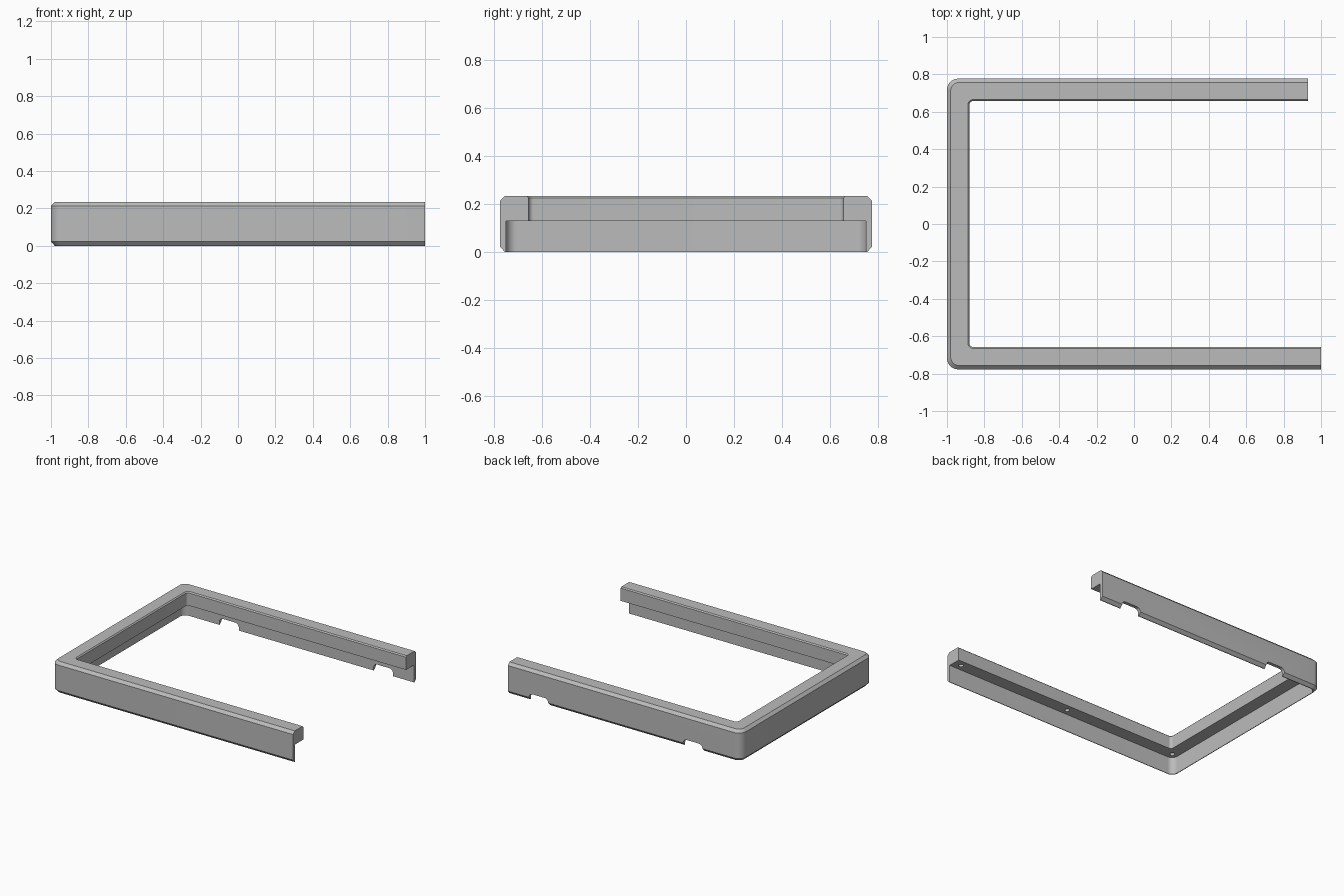
import bpy, bmesh, math
from mathutils import Vector

default = bpy.data.objects.get("Cube")
if default:
    bpy.data.objects.remove(default, do_unlink=True)

LEFT_END, HALF_Y, HEIGHT, LEDGE = 1.0, 0.777, 0.233, 0.13
BACK_END = 0.93
ARC_STEPS = 10

# Single grey finish
grey = bpy.data.materials.new("plain grey")
grey.use_nodes = True
colour = (0.5, 0.5, 0.5, 1)
grey.diffuse_color = colour
grey.node_tree.nodes["Principled BSDF"].inputs["Base Color"].default_value = colour


def make_object(name, bm):
    bmesh.ops.recalc_face_normals(bm, faces=bm.faces)
    mesh = bpy.data.meshes.new(name)
    bm.to_mesh(mesh)
    bm.free()
    obj = bpy.data.objects.new(name, mesh)
    bpy.context.collection.objects.link(obj)
    mesh.materials.append(grey)
    return obj


def u_path(inset, z, radius):
    """Open rectangle with two rounded corners, moved in by inset."""
    side, y = -1 + inset, HALF_Y - inset
    points = [Vector((LEFT_END, -y, z))]
    for sign, start in ((-1, 270), (1, 180)):
        for i in range(ARC_STEPS + 1):
            a = math.radians(start - 90 * i / ARC_STEPS)
            points.append(Vector((side + radius + radius * math.cos(a),
                                  sign * (y - radius) + radius * math.sin(a), z)))
    points.append(Vector((BACK_END, y, z)))
    return points


# Frame: L-shaped section (inset, height, corner radius) swept round the U
section = [
    (0.02, 0, 0.045), (0, 0.022, 0.06), (0, HEIGHT - 0.02, 0.06),
    (0.02, HEIGHT, 0.045), (0.112, HEIGHT, 0.028), (0.12, HEIGHT - 0.008, 0.02),
    (0.12, LEDGE, 0.02), (0.025, LEDGE, 0.045), (0.025, 0, 0.045),
]
bm = bmesh.new()
rails = [[bm.verts.new(p) for p in u_path(*s)] for s in section]
for k, rail in enumerate(rails):
    other = rails[(k + 1) % len(rails)]
    for i in range(len(rail) - 1):
        bm.faces.new((rail[i], rail[i + 1], other[i + 1], other[i]))
bm.faces.new([r[0] for r in rails])
bm.faces.new([r[-1] for r in rails])
frame = make_object("frame", bm)


def cut(cutter):
    """Subtract the cutter from the frame and discard it."""
    cutter.hide_render = True
    mod = frame.modifiers.new("cut", "BOOLEAN")
    mod.operation, mod.solver, mod.object = "DIFFERENCE", "EXACT", cutter
    bpy.context.view_layer.objects.active = frame
    bpy.ops.object.modifier_apply(modifier=mod.name)
    bpy.data.objects.remove(cutter, do_unlink=True)


# Rounded notches in the lower edge of the back wall
def notch(x, half=0.08, top=0.052, r=0.03):
    bm = bmesh.new()
    outline = [(x - half, -0.05), (x + half, -0.05)]
    for cx, start in ((x + half - r, 0), (x - half + r, 90)):
        for i in range(7):
            a = math.radians(start + 15 * i)
            outline.append((cx + r * math.cos(a), top - r + r * math.sin(a)))
    face = bm.faces.new([bm.verts.new((px, HALF_Y - 0.06, pz)) for px, pz in outline])
    grown = bmesh.ops.extrude_face_region(bm, geom=[face])["geom"]
    bmesh.ops.translate(bm, vec=(0, 0.12, 0),
                        verts=[v for v in grown if isinstance(v, bmesh.types.BMVert)])
    cut(make_object("notch_cutter", bm))


for x in (-0.6, 0.675):
    notch(x)

# Blind screw holes in the underside of the ledge
for y in (-0.705, 0.705):
    for x in (-0.93, 0, 0.94 if y < 0 else 0.87):
        bpy.ops.mesh.primitive_cylinder_add(vertices=20, radius=0.017, depth=0.1,
                                            location=(x, y, LEDGE + 0.01))
        hole = bpy.context.object
        hole.name = "screw_hole_cutter"
        hole.data.materials.append(grey)
        cut(hole)

# Smooth the rounded corners, keep chamfers and ends crisp
for o in bpy.context.selected_objects:
    o.select_set(False)
frame.select_set(True)
bpy.context.view_layer.objects.active = frame
bpy.ops.object.shade_smooth_by_angle(angle=math.radians(30))
